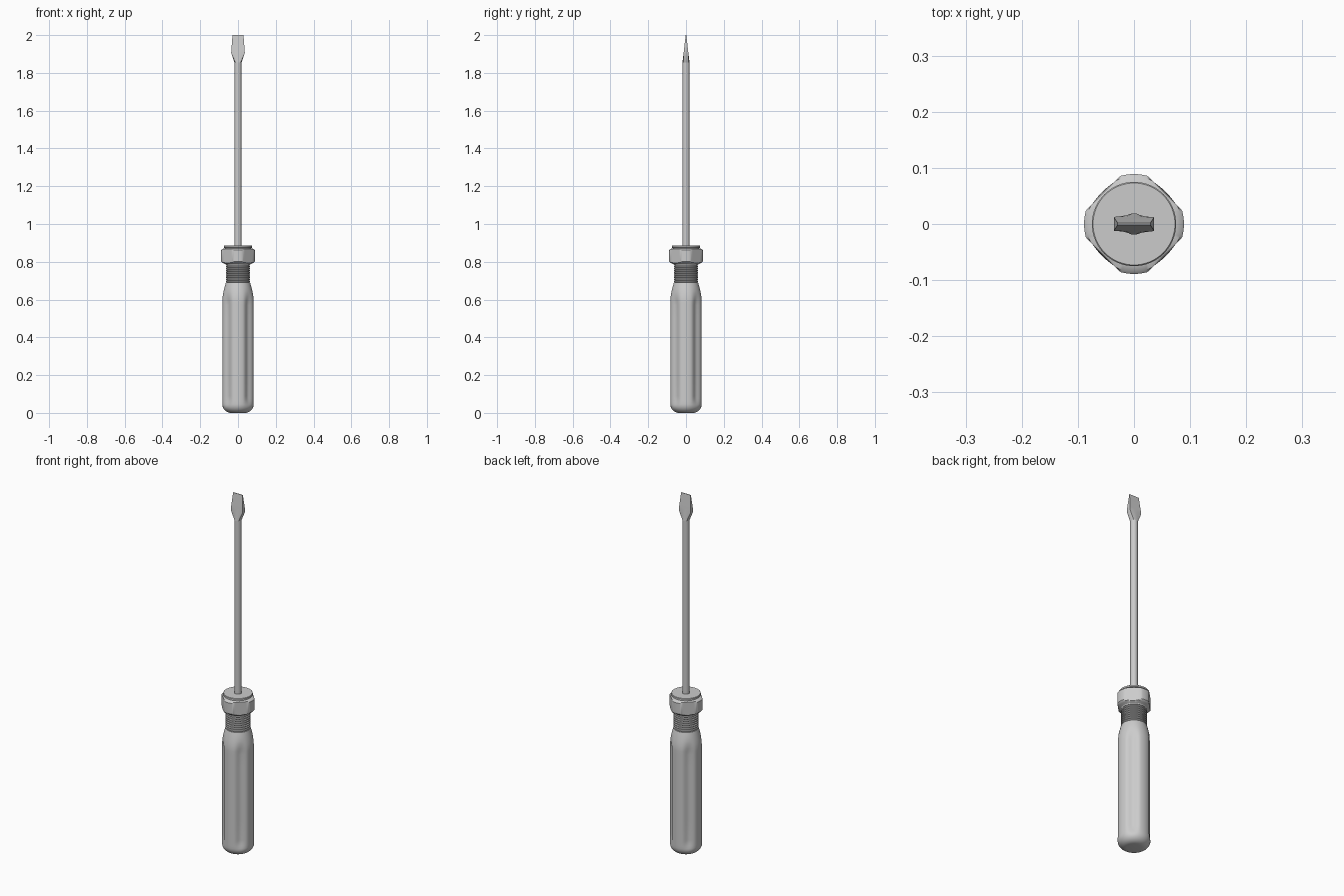
import bpy, bmesh, math

if "Cube" in bpy.data.objects:
    bpy.data.objects.remove(bpy.data.objects["Cube"])


def smoothstep(a, b, v):
    t = max(0.0, min(1.0, (v - a) / (b - a)))
    return t * t * (3 - 2 * t)


def off_diagonal(a):
    """Angle away from the nearest 45 degree diagonal."""
    return (a % (math.pi / 2)) - math.pi / 4


def loft(name, rings, section, n=64, angle=30):
    """Skin closed rings; section(ring, angle) gives (x, y), ring[-1] is z."""
    bm = bmesh.new()
    loops = []
    for ring in rings:
        loops.append([bm.verts.new((*section(ring, 2 * math.pi * i / n), ring[-1]))
                      for i in range(n)])
    for lo, hi in zip(loops, loops[1:]):
        for i in range(n):
            j = (i + 1) % n
            bm.faces.new((lo[i], lo[j], hi[j], hi[i]))
    bm.faces.new(loops[0][::-1])
    bm.faces.new(loops[-1])
    bmesh.ops.recalc_face_normals(bm, faces=bm.faces)
    mesh = bpy.data.meshes.new(name)
    bm.to_mesh(mesh)
    bm.free()
    obj = bpy.data.objects.new(name, mesh)
    bpy.context.collection.objects.link(obj)
    bpy.ops.object.select_all(action='DESELECT')
    obj.select_set(True)
    bpy.context.view_layer.objects.active = obj
    bpy.ops.object.shade_smooth_by_angle(angle=math.radians(angle))
    return obj


def circle(ring, a):
    return ring[0] * math.cos(a), ring[0] * math.sin(a)


def fluted(ring, a):
    """Round section with a shallow flute on each diagonal."""
    r, z = ring
    fade = smoothstep(0.02, 0.09, z) * (1 - smoothstep(0.57, 0.66, z))
    u = min(1.0, abs(off_diagonal(a)) / math.radians(27))
    r -= 0.011 * fade * math.cos(u * math.pi / 2) ** 2
    return r * math.cos(a), r * math.sin(a)


def four_flats(ring, a):
    """Round section cut by four diagonal flats."""
    r = min(ring[0], 0.078 / math.cos(off_diagonal(a)))
    return r * math.cos(a), r * math.sin(a)


def blade_section(ring, a):
    """Blend from a circle (0) to a rectangle (1)."""
    hx, hy, square, _ = ring
    c, s = math.cos(a), math.sin(a)
    k = (1 - square) + square / max(abs(c), abs(s))
    return hx * c * k, hy * s * k


# Handle: rounded butt, fluted grip, tapered shoulder
grip = []
for i in range(9):
    t = math.pi / 2 * i / 8
    grip.append((0.037 + 0.046 * math.sin(t), 0.046 - 0.046 * math.cos(t)))
grip += [(0.083, z) for z in (0.06, 0.075, 0.09, 0.2, 0.35, 0.5, 0.57, 0.59)]
grip += [(0.0825, 0.605), (0.080, 0.625), (0.076, 0.645), (0.071, 0.665),
         (0.067, 0.68), (0.064, 0.69)]
loft("handle", grip, fluted, n=96, angle=40)

# Ribbed neck
neck = [(0.058, 0.685)]
ribs, z0, pitch = 8, 0.69, 0.0115
for i in range(ribs):
    z = z0 + i * pitch
    neck += [(0.059, z), (0.064, z + 0.003), (0.064, z + 0.008), (0.059, z + 0.011)]
neck.append((0.059, 0.80))
loft("ribbed_neck", neck, circle)

# Collar with four flats and chamfered corners
loft("collar", [(0.063, 0.782), (0.066, 0.787), (0.078, 0.793), (0.084, 0.796),
                (0.089, 0.802), (0.089, 0.862), (0.084, 0.867), (0.072, 0.871)],
     four_flats, n=96)

# Round cap on the collar
loft("collar_cap", [(0.070, 0.865), (0.070, 0.873), (0.075, 0.875),
                    (0.075, 0.883), (0.073, 0.885)], circle)

# Shaft
loft("shaft", [(0.019, 0.86), (0.019, 1.855)], circle, n=32)

# Flat blade tip
loft("blade", [(0.019, 0.019, 0, 1.855), (0.036, 0.0125, 1, 1.905),
               (0.035, 0.0105, 1, 1.925), (0.029, 0.0015, 1, 2.0)],
     blade_section, n=32)
